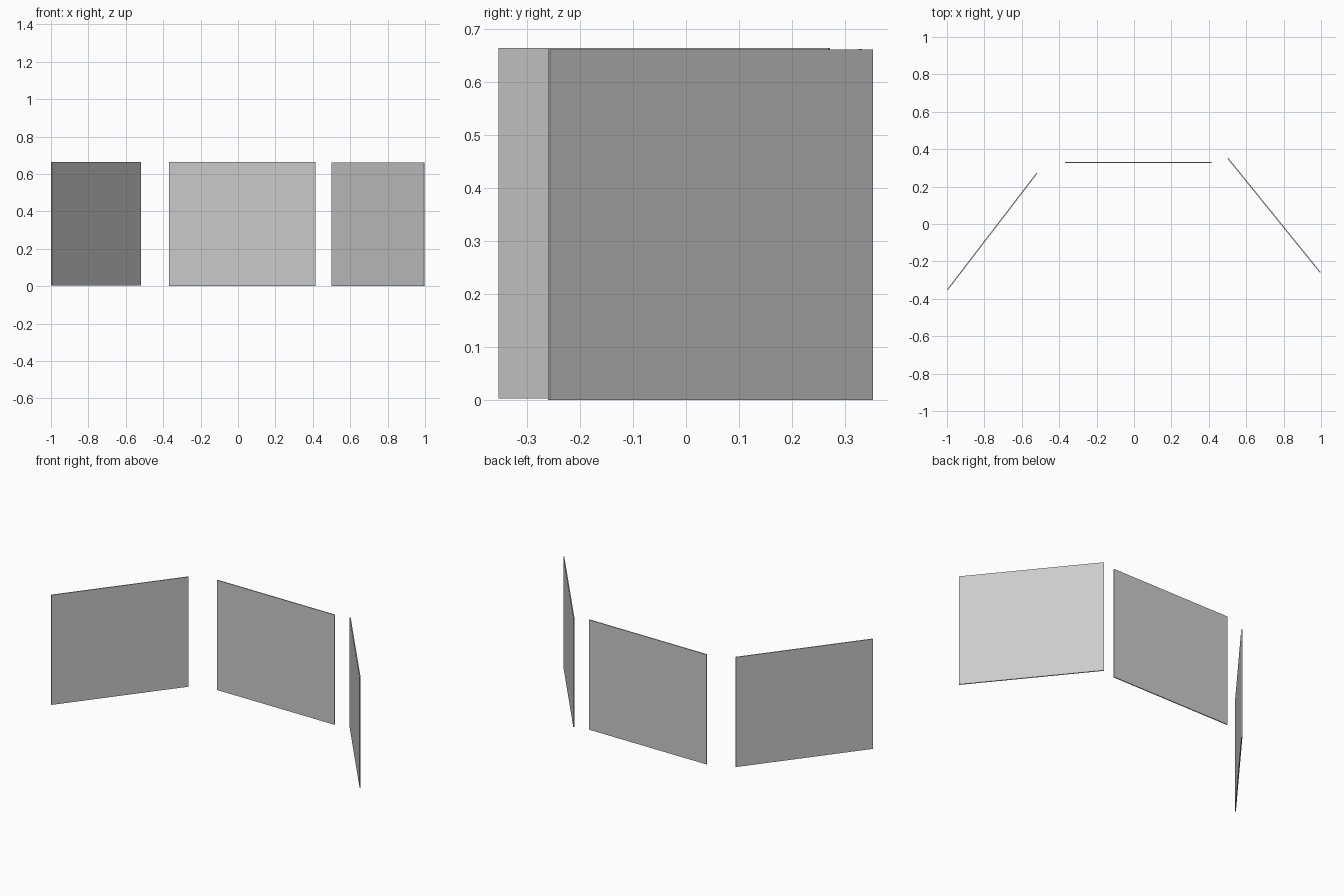
import bpy
from math import radians

if "Cube" in bpy.data.objects:
    bpy.data.objects.remove(bpy.data.objects["Cube"])

LENGTH, THICK, HEIGHT = 0.785, 0.006, 0.662


def panel(name, x, y, z, angle):
    """Thin upright board, turned about z, with its bottom edge at z."""
    bpy.ops.mesh.primitive_cube_add(size=1)
    ob = bpy.context.object
    ob.name = name
    ob.scale = (LENGTH, THICK, HEIGHT)
    bpy.ops.object.transform_apply(location=False, rotation=False, scale=True)
    ob.location = (x, y, z + HEIGHT / 2)
    ob.rotation_euler.z = radians(angle)
    return ob


# Three free-standing boards arranged as an open screen
panel("left_panel", -0.759, -0.041, 0.003, 52.5)
panel("centre_panel", 0.023, 0.329, 0.001, 0)
panel("right_panel", 0.749, 0.046, 0.0, -51)
